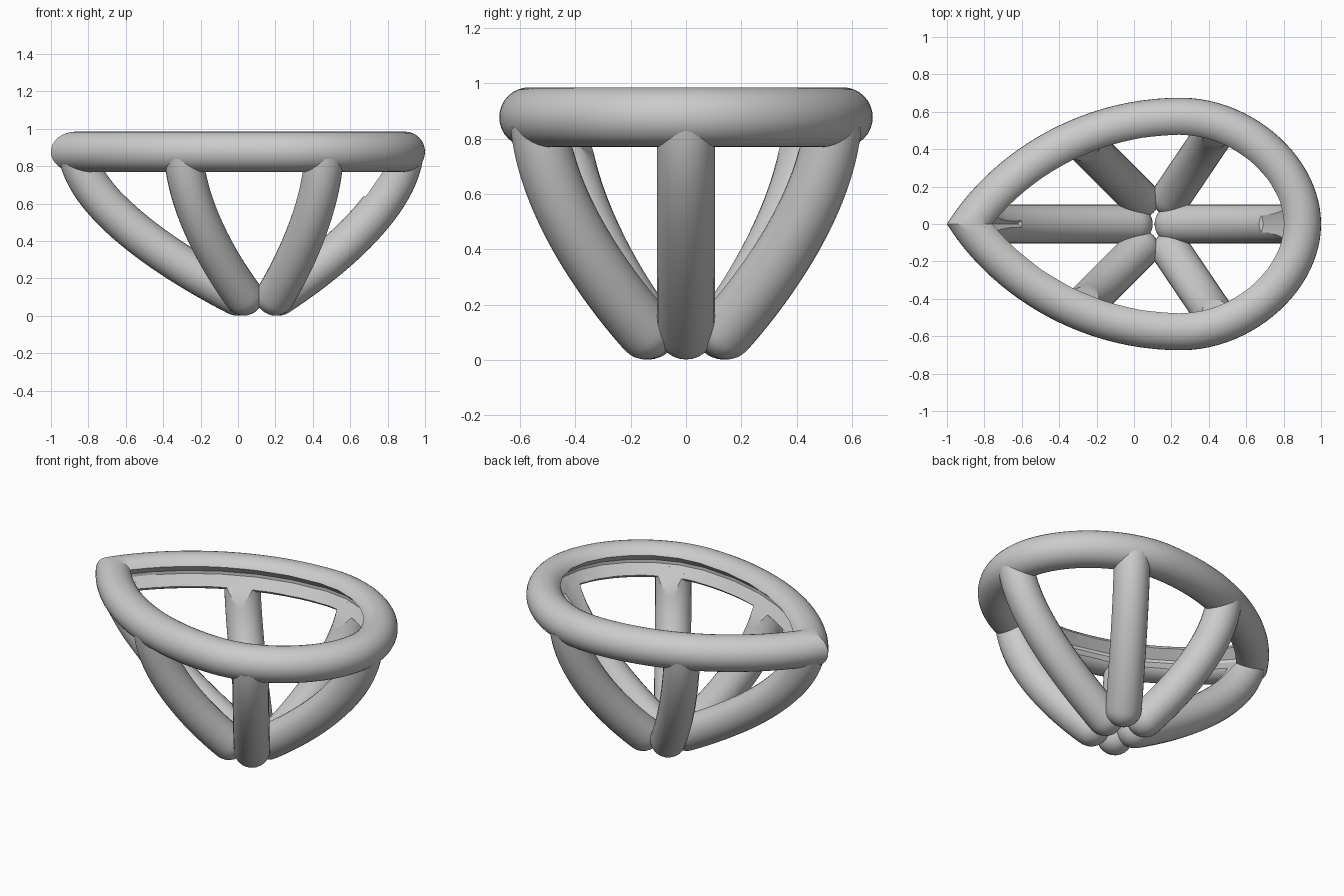
import bpy, bmesh, math
from mathutils import Vector

if "Cube" in bpy.data.objects:
    bpy.data.objects.remove(bpy.data.objects["Cube"])

R, ZC = 0.108, 0.877          # rim tube radius and height
CENTRE = Vector((0.2, 0))


def bezier(p, t):
    a, b, c, d = (Vector(q) for q in p)
    u = 1 - t
    pos = a*u**3 + b*3*u*u*t + c*3*u*t*t + d*t**3
    tan = (b-a)*u*u + (c-b)*2*u*t + (d-c)*t*t
    return pos, tan.normalized()


# teardrop centreline with inward travel vectors (unit normal offset each)
def teardrop(n=24):
    left = [(-.868, 0), (-.655, .30), (-.25, .567), (.25, .567)]
    right = [(.25, .567), (.58, .567), (.892, .29), (.892, 0)]
    half = [bezier(left, i/n) for i in range(n)] + [bezier(right, i/n) for i in range(n+1)]
    pts = []
    for p, t in half:
        normal = Vector((t.y, -t.x))
        pts.append((p, (CENTRE-p) / (CENTRE-p).dot(normal)))
    flip = Vector((1, -1))
    return pts + [(p*flip, v*flip) for p, v in pts[-2:0:-1]]


def loft(name, loops, closed=False):
    bm = bmesh.new()
    rows = [[bm.verts.new(co) for co in loop] for loop in loops]
    n = len(rows[0])
    for i in range(len(rows) if closed else len(rows)-1):
        a, b = rows[i], rows[(i+1) % len(rows)]
        for j in range(n):
            bm.faces.new((a[j], a[(j+1) % n], b[(j+1) % n], b[j]))
    if not closed:
        bm.faces.new(rows[0])
        bm.faces.new(rows[-1])
    bmesh.ops.recalc_face_normals(bm, faces=bm.faces)
    mesh = bpy.data.meshes.new(name)
    bm.to_mesh(mesh)
    bm.free()
    obj = bpy.data.objects.new(name, mesh)
    bpy.context.collection.objects.link(obj)
    return obj


outline = teardrop()

# rim: round tube swept round the teardrop
SIDES = 32
circle = [(R*math.cos(2*math.pi*k/SIDES), ZC + R*math.sin(2*math.pi*k/SIDES)) for k in range(SIDES)]
rim = loft("rim", [[(*(p + v*d), z) for d, z in circle] for p, v in outline], closed=True)


# ribs: curved rods from the rim down to a rounded foot
def rib(name, top, foot):
    p0, p3 = Vector((*top, .85)), Vector((*foot, .106))
    p1, p2 = p0.lerp(p3, .07), p0.lerp(p3, .6)
    p1.z, p2.z = .57, .28
    side = Vector((p3.x-p0.x, p3.y-p0.y, 0)).cross(Vector((0, 0, 1))).normalized()
    stations = [(*bezier((p0, p1, p2, p3), i/24), .105) for i in range(25)]
    end, tan, r = stations[-1]
    for k in range(1, 8):
        a = math.radians(k*12)
        stations.append((end + tan*r*math.sin(a), tan, r*math.cos(a)))
    loops = []
    for p, t, rad in stations:
        up = side.cross(t)
        loops.append([p + (side*math.cos(2*math.pi*k/24) + up*math.sin(2*math.pi*k/24))*rad
                      for k in range(24)])
    return loft(name, loops)


parts = [rim,
         rib("rib_tip", (-.853, 0), (-.005, 0)),
         rib("rib_round_end", (.885, 0), (.215, 0))]
for s, label in ((-1, "front"), (1, "back")):
    parts.append(rib("rib_%s_left" % label, (-.29, .455*s), (.03, .135*s)))
    parts.append(rib("rib_%s_right" % label, (.46, .53*s), (.2, .145*s)))

# faceted seat groove cut into the rim and rib tops
levels = [(.14, .984), (.035, .887), (.035, .868), (.08, .805), (.2, .637)]
cutter = loft("seat_cutter", [[(*(p + v*d), z) for p, v in outline[::4]] for d, z in levels])
cutter.hide_render = True
for obj in parts:
    mod = obj.modifiers.new("seat", 'BOOLEAN')
    mod.operation, mod.solver, mod.object = 'DIFFERENCE', 'EXACT', cutter
    bpy.ops.object.select_all(action='DESELECT')
    obj.select_set(True)
    bpy.context.view_layer.objects.active = obj
    bpy.ops.object.modifier_apply(modifier=mod.name)
    bpy.ops.object.shade_smooth_by_angle(angle=math.radians(30))
bpy.data.objects.remove(cutter)
